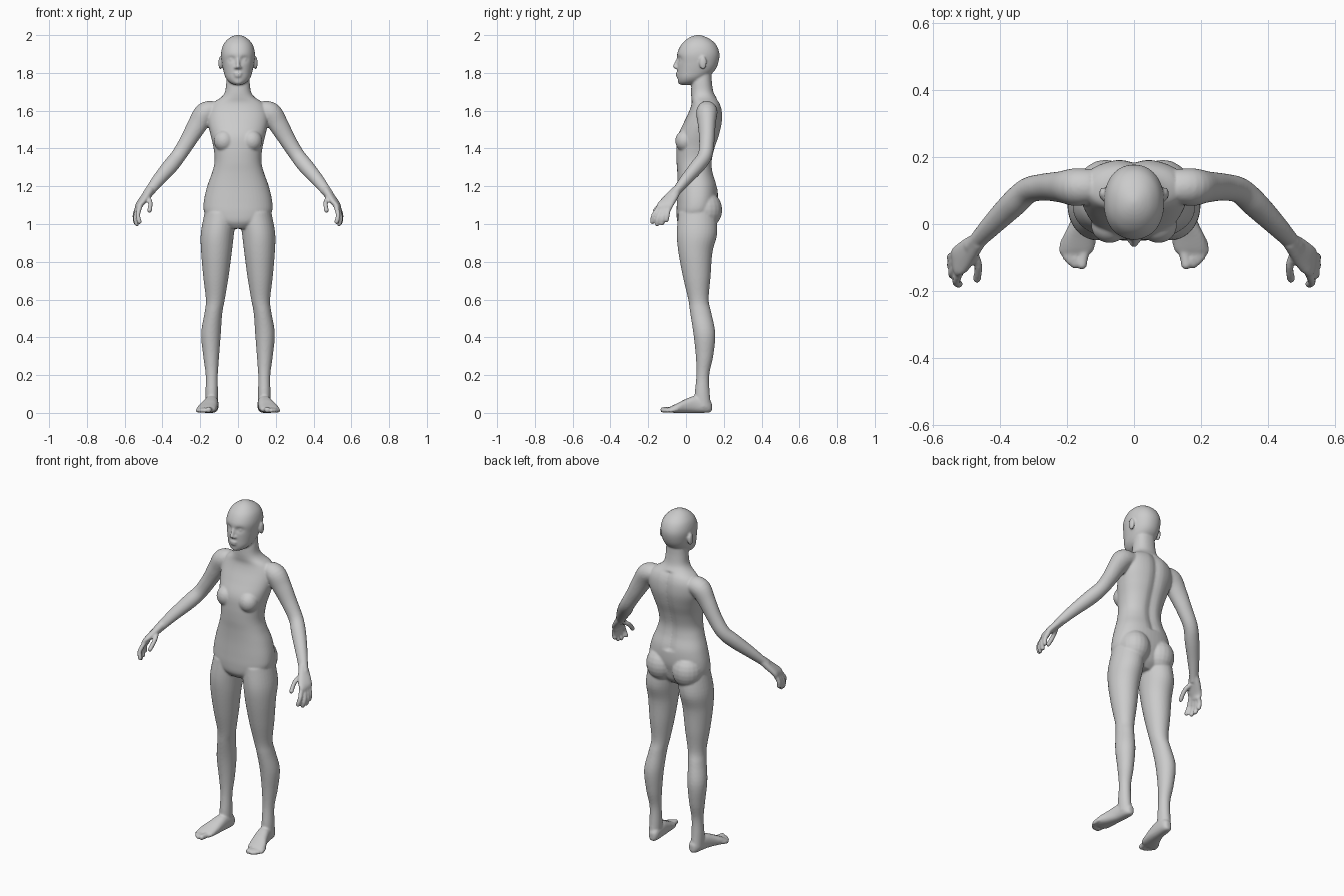
import bpy, bmesh, math
from mathutils import Vector, Matrix

bm = bmesh.new()


def spline(rows, steps):
    """Catmull-Rom interpolation through section rows."""
    out = []
    for i in range(len(rows) - 1):
        p0, p1 = rows[max(i - 1, 0)], rows[i]
        p2, p3 = rows[i + 1], rows[min(i + 2, len(rows) - 1)]
        for k in range(steps):
            t = k / steps
            out.append([0.5 * (2 * b + (c - a) * t + (2 * a - 5 * b + 4 * c - d) * t * t
                               + (3 * b - a - 3 * c + d) * t ** 3)
                        for a, b, c, d in zip(p0, p1, p2, p3)])
    out.append(list(rows[-1]))
    return out


def loft(rows, hint=(1, 0, 0), axis=None, both=False, power=2.0, n=32, steps=5):
    """Skin of elliptical rings; each row is x, y, z, radius along hint, other radius."""
    path = spline(rows, steps)
    made = []
    for side in ((1, -1) if both else (1,)):
        rings = []
        for i, (x, y, z, a, b) in enumerate(path):
            if axis:
                t = Vector(axis)
            else:
                t = Vector(path[min(i + 1, len(path) - 1)][:3]) - Vector(path[max(i - 1, 0)][:3])
            t.normalize()
            h = Vector(hint)
            u = (h - t * h.dot(t)).normalized()
            v = t.cross(u)
            ring = []
            for k in range(n):
                c, s = math.cos(2 * math.pi * k / n), math.sin(2 * math.pi * k / n)
                c = math.copysign(abs(c) ** (2 / power), c)
                s = math.copysign(abs(s) ** (2 / power), s)
                p = Vector((x, y, z)) + u * a * c + v * b * s
                ring.append(bm.verts.new((p.x * side, p.y, p.z)))
            rings.append(ring)
        for r, q in zip(rings, rings[1:]):
            for k in range(n):
                bm.faces.new((r[k], r[(k + 1) % n], q[(k + 1) % n], q[k]))
        bm.faces.new(rings[0])
        bm.faces.new(rings[-1])
        made += [v for r in rings for v in r]
    return made


def ball(c, r, both=False):
    for side in ((1, -1) if both else (1,)):
        m = Matrix.Translation((c[0] * side, c[1], c[2])) @ Matrix.Diagonal((*r, 1))
        bmesh.ops.create_uvsphere(bm, u_segments=20, v_segments=12, radius=1, matrix=m)


def digit(points, r):
    """Finger or toe with a rounded tip."""
    loft([(*p, r, r) for p in points], hint=(1, 0.3, 0), both=True, n=12, steps=4)
    ball(points[-1], (r, r, r), True)


def upright(rows, **kw):
    """Horizontal sections: z, half width, front y, back y."""
    return loft([(0, (f + b) / 2, z, w, (b - f) / 2) for z, w, f, b in rows],
                axis=(0, 0, 1), **kw)


# torso and neck
torso = upright([(.975, .07, -.02, .11), (1.01, .14, -.045, .14), (1.06, .178, -.05, .155),
                 (1.12, .181, -.048, .168), (1.2, .163, -.045, .165), (1.27, .138, -.046, .145),
                 (1.33, .124, -.05, .14), (1.4, .129, -.05, .155), (1.47, .145, -.042, .178),
                 (1.54, .16, -.01, .193), (1.6, .158, .018, .192), (1.64, .135, .03, .18),
                 (1.67, .09, .028, .16), (1.7, .069, .027, .145), (1.75, .062, .03, .137),
                 (1.8, .058, .04, .135)], power=2.25, n=48)
for v in torso:  # spine groove
    if v.co.y > .1 and 1.2 < v.co.z < 1.66:
        v.co.y -= .012 * math.exp(-(v.co.x / .025) ** 2)
ball((.073, -.004, 1.44), (.055, .053, .058), True)
ball((.085, .1, 1.075), (.088, .092, .1), True)

# head with eye sockets
head = upright([(1.737, .02, -.03, .02), (1.75, .046, -.04, .07), (1.775, .066, -.045, .11),
                (1.81, .077, -.046, .15), (1.85, .085, -.046, .17), (1.9, .09, -.047, .177),
                (1.945, .08, -.028, .162), (1.975, .058, 0, .133), (1.993, .031, .03, .098),
                (2.001, .006, .058, .072)], n=48, steps=6, power=2.15)
for v in head:
    if v.co.y < .02:
        d2 = ((abs(v.co.x) - .034) / .02) ** 2 + ((v.co.z - 1.873) / .014) ** 2
        v.co.y += .013 * math.exp(-d2)
ball((.034, -.019, 1.87), (.015, .017, .012), True)
loft([(0, -.04, 1.885, .007, .006), (0, -.05, 1.855, .009, .01), (0, -.058, 1.832, .012, .013),
      (0, -.05, 1.822, .012, .008)], axis=(0, 0, 1), n=16)
ball((.012, -.047, 1.828), (.009, .011, .008), True)
ball((0, -.044, 1.797), (.023, .011, .006))
ball((0, -.043, 1.784), (.02, .011, .007))
ball((0, -.028, 1.754), (.024, .016, .015))
ball((.093, .09, 1.853), (.011, .02, .035), True)

# arms
loft([(.12, .115, 1.605, .045, .05), (.172, .11, 1.588, .058, .056), (.215, .11, 1.525, .053, .046),
      (.265, .11, 1.44, .044, .04), (.315, .1, 1.362, .04, .038), (.36, .06, 1.305, .041, .038),
      (.42, 0, 1.235, .034, .031), (.467, -.05, 1.175, .027, .023), (.485, -.07, 1.15, .026, .02)],
     hint=(1, .5, 1), both=True)

# hands
loft([(.465, -.05, 1.18, .025, .021), (.49, -.075, 1.145, .035, .02), (.522, -.11, 1.1, .043, .017),
      (.53, -.12, 1.075, .037, .013)], hint=(0, -1, -.3), both=True, power=2.4)
for pts in (((.515, -.135, 1.1), (.53, -.17, 1.05), (.522, -.179, 1.012)),
            ((.525, -.122, 1.09), (.543, -.147, 1.035), (.535, -.153, 1.0)),
            ((.53, -.108, 1.09), (.546, -.122, 1.035), (.54, -.127, 1.004)),
            ((.53, -.088, 1.095), (.546, -.098, 1.05), (.544, -.102, 1.022)),
            ((.482, -.075, 1.145), (.464, -.122, 1.115), (.468, -.164, 1.072))):
    digit(pts, .0125)

# legs
loft([(.092, .06, 1.06, .085, .1), (.109, .058, .95, .088, .107), (.114, .05, .85, .081, .09),
      (.117, .057, .72, .067, .073), (.12, .066, .6, .05, .054), (.13, .078, .53, .047, .056),
      (.143, .097, .42, .052, .058), (.142, .098, .3, .042, .046), (.139, .089, .2, .032, .034),
      (.139, .086, .1, .033, .04), (.139, .09, .03, .032, .044)], axis=(0, 0, 1), both=True)

# feet and toes
loft([(.132, .137, .03, .014, .022), (.134, .115, .038, .03, .037), (.14, .05, .045, .036, .045),
      (.15, 0, .037, .043, .037), (.162, -.04, .027, .05, .027), (.168, -.075, .019, .049, .018),
      (.17, -.09, .016, .04, .012)], axis=(0, -1, 0), both=True, power=2.4)
digit(((.142, -.06, .018), (.15, -.09, .017), (.155, -.121, .016)), .0155)
for x, y in ((.177, -.122), (.191, -.112), (.203, -.098), (.213, -.08)):
    digit(((x - .008, -.045, .018), (x - .003, y + .02, .017), (x, y, .012)), .0115)

# one skin over all parts
bmesh.ops.recalc_face_normals(bm, faces=bm.faces)
mesh = bpy.data.meshes.new("human_figure")
bm.to_mesh(mesh)
bm.free()
body = bpy.data.objects.new("human_figure", mesh)
bpy.context.collection.objects.link(body)
skin = body.modifiers.new("skin", 'REMESH')
skin.mode = 'VOXEL'
skin.voxel_size = .0055
skin.use_smooth_shade = True
soft = body.modifiers.new("soften", 'SMOOTH')
soft.factor = .5
soft.iterations = 6
